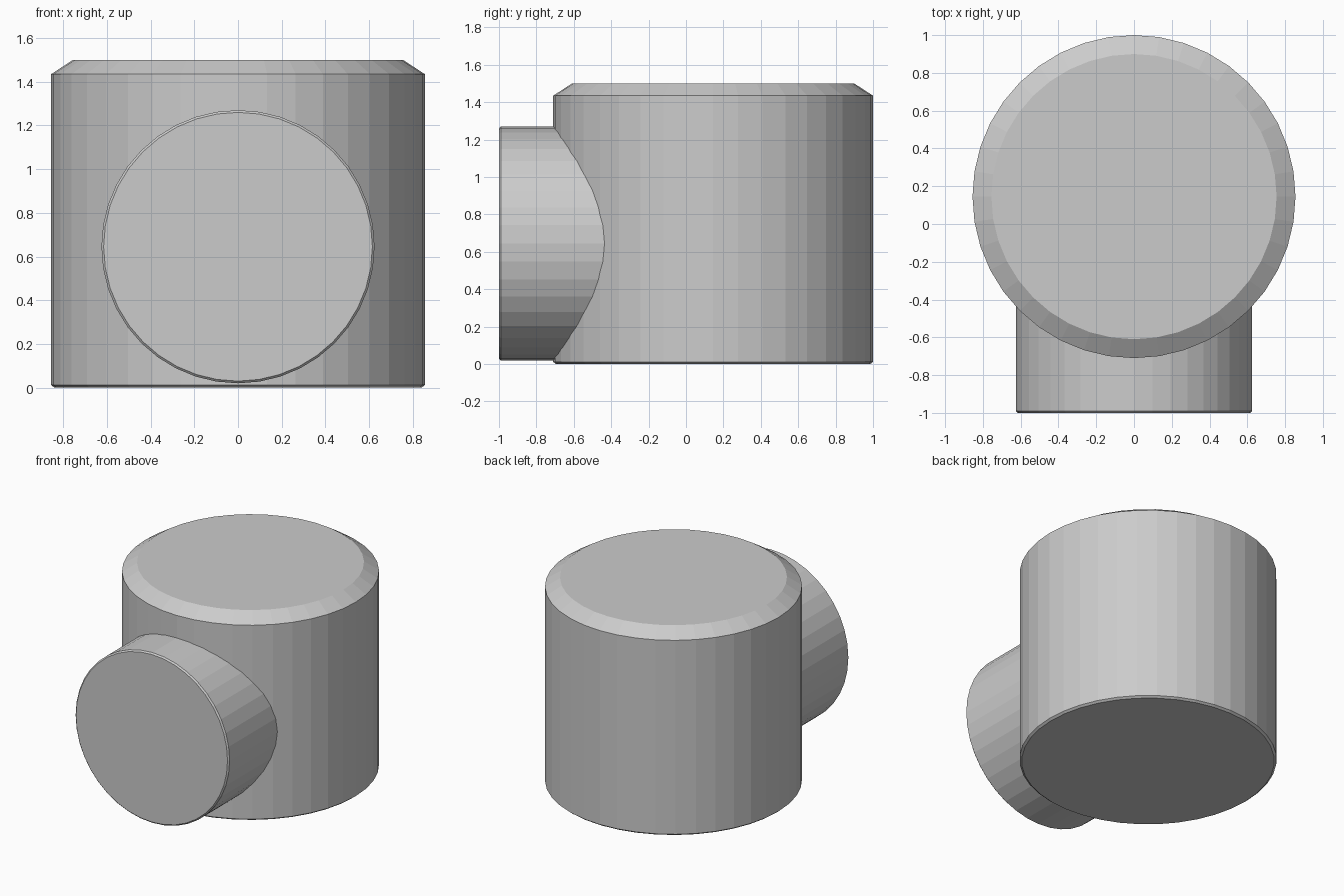
import bpy
import bmesh
from math import cos, sin, tau, radians
from mathutils import Matrix

if "Cube" in bpy.data.objects:
    bpy.data.objects.remove(bpy.data.objects["Cube"])

SIDES = 40


def lathe(name, profile, matrix):
    """Closed solid turned from (radius, height) points, then placed by matrix."""
    bm = bmesh.new()
    rings = [[bm.verts.new((r * cos(tau * i / SIDES), r * sin(tau * i / SIDES), h))
              for i in range(SIDES)] for r, h in profile]
    for low, high in zip(rings, rings[1:]):
        for i in range(SIDES):
            j = (i + 1) % SIDES
            bm.faces.new((low[i], low[j], high[j], high[i]))
    bm.faces.new(rings[0][::-1])
    bm.faces.new(rings[-1])
    bm.transform(matrix)
    mesh = bpy.data.meshes.new(name)
    bm.to_mesh(mesh)
    bm.free()
    obj = bpy.data.objects.new(name, mesh)
    bpy.context.collection.objects.link(obj)
    return obj


# Upright drum with a wide chamfer on its top rim
drum = lathe("drum_body",
             [(0.84, 0), (0.855, 0.012), (0.855, 1.435), (0.755, 1.5)],
             Matrix.Translation((0, 0.145, 0)))

# Round spout pointing forward
spout = lathe("front_spout",
              [(0.625, 0), (0.625, 0.99), (0.615, 1.0)],
              Matrix.Translation((0, 0, 0.645)) @ Matrix.Rotation(radians(90), 4, 'X'))

# Merge into one solid with no hidden inner walls
union = drum.modifiers.new("join_spout", 'BOOLEAN')
union.operation = 'UNION'
union.solver = 'EXACT'
union.object = spout
bpy.context.view_layer.objects.active = drum
drum.select_set(True)
bpy.ops.object.modifier_apply(modifier=union.name)
bpy.data.objects.remove(spout)
